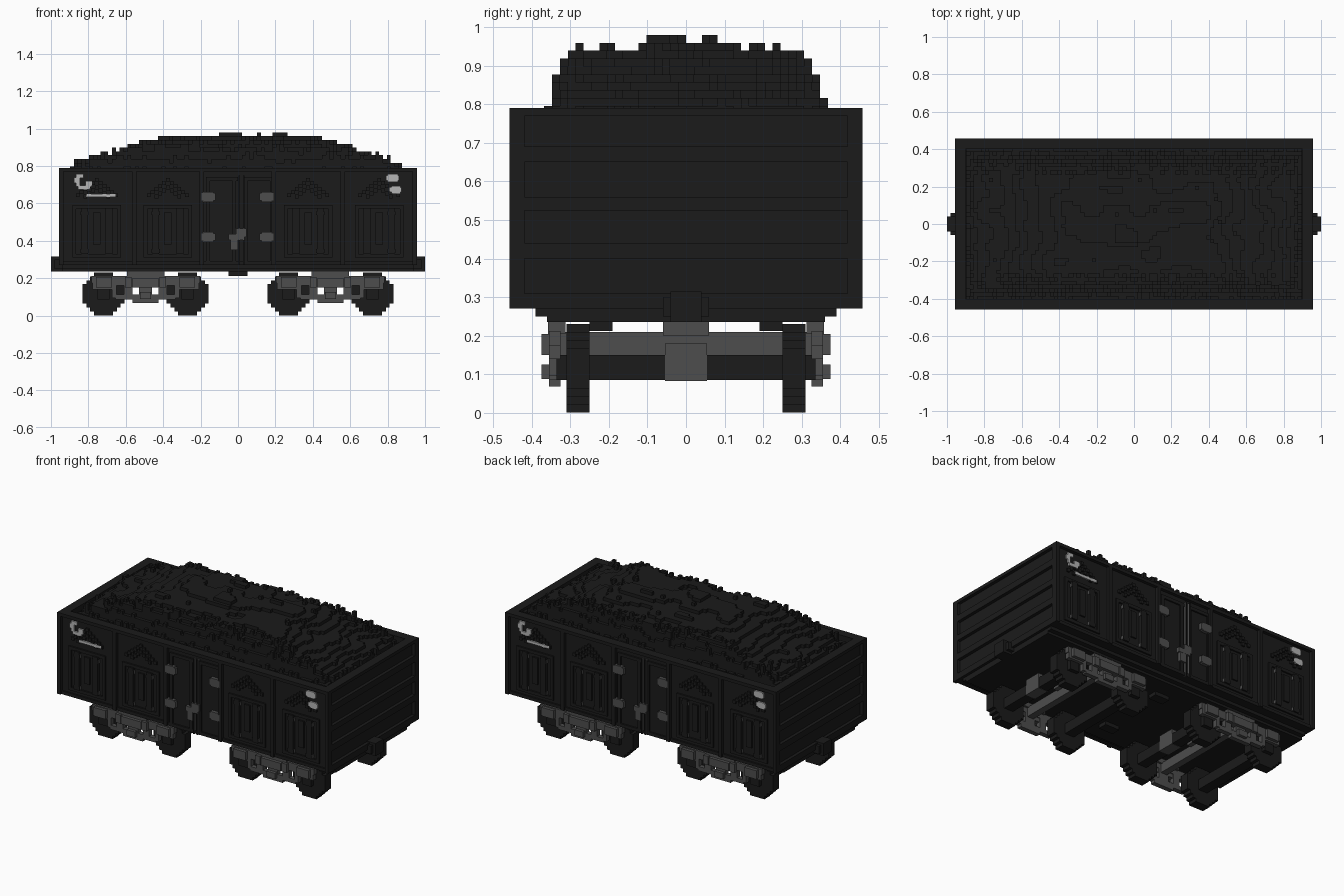
import bpy, bmesh, math, random
from mathutils import Vector, noise

random.seed(4)
V = 2 / 98          # block size shared by all stepped shapes

cube = bpy.data.objects.get("Cube")
if cube:
    bpy.data.objects.remove(cube, do_unlink=True)


def material(name, value):
    m = bpy.data.materials.new(name)
    m.use_nodes = True
    col = (value, value, value, 1)
    m.diffuse_color = col
    bsdf = m.node_tree.nodes["Principled BSDF"]
    bsdf.inputs["Base Color"].default_value = col
    bsdf.inputs["Roughness"].default_value = 0.9
    return m


BLACK = material("coal black", 0.011)
GREY = material("iron grey", 0.075)
PALE = material("pale paint", 0.46)


def finish(name, bm, mat):
    mesh = bpy.data.meshes.new(name)
    bm.to_mesh(mesh)
    bm.free()
    mesh.materials.append(mat)
    obj = bpy.data.objects.new(name, mesh)
    bpy.context.collection.objects.link(obj)
    return obj


def boxes(name, items, mat, turn=1, shift=0):
    """One object from (x0, x1, y0, y1, z0, z1) blocks; turn=-1 rotates by half a turn."""
    bm = bmesh.new()
    for x0, x1, y0, y1, z0, z1 in items:
        block = bmesh.ops.create_cube(bm, size=1)["verts"]
        for v in block:
            v.co = Vector((turn * ((x0 + x1) / 2 + v.co.x * (x1 - x0)) + shift,
                           turn * ((y0 + y1) / 2 + v.co.y * (y1 - y0)),
                           (z0 + z1) / 2 + v.co.z * (z1 - z0)))
    bmesh.ops.recalc_face_normals(bm, faces=bm.faces)
    return finish(name, bm, mat)


def lerp(points, t):
    for (a, fa), (b, fb) in zip(points, points[1:]):
        if t <= b:
            return fa + (fb - fa) * (t - a) / (b - a)
    return points[-1][1]


# Hopper shell
HX, HY = 0.957, 0.457
WX, WY = HX - V, HY - V
IX, IY = 0.90, 0.40
BOT, TOP = 0.27, 0.79
shell = [(-WX, WX, -WY, WY, BOT, BOT + V)]
rim = []
for s in (-1, 1):
    shell += [tuple(sorted((s * IX, s * WX))) + (-WY, WY, BOT, TOP),
              (-WX, WX) + tuple(sorted((s * IY, s * WY))) + (BOT, TOP)]
    rim += [tuple(sorted((s * IX, s * HX))) + (-HY, HY, TOP - V, TOP),
            (-HX, HX) + tuple(sorted((s * IY, s * HY))) + (TOP - V, TOP)]
boxes("hopper_walls", shell, BLACK)
boxes("top_rim", rim, BLACK)

# End ribs and posts around the sunken end panels
for name, s in (("left", 1), ("right", -1)):
    ribs = [(WX, HX, -WY, WY, a, b) for a, b in
            ((BOT, .31), (.40, .44), (.525, .56), (.65, .69))]
    ribs += [(WX, HX, y - 0.01, y + 0.01, BOT, TOP) for y in (-.428, .428)]
    boxes(name + "_end_ribs", ribs, BLACK, s)

# Heaped load, a stepped height field
ALONG = [(0, .965), (.36, .955), (.5, .915), (.68, .865), (.8, .83), (.86, .8), (.9, .75)]
ACROSS = [(0, .985), (.09, .97), (.12, .945), (.23, .935), (.29, .92), (.325, .89),
          (.345, .82), (.365, .75), (.41, .71)]
NX, NY = round(IX / V), round(IY / V)


def load_height(i, j):
    if not (-NX <= i < NX and -NY <= j < NY):
        return BOT
    x, y = (i + .5) * V, (j + .5) * V
    h = min(lerp(ALONG, abs(x)), lerp(ACROSS, abs(y)))
    h += 0.03 * noise.noise(Vector((x * 5, y * 7, 2))) - 0.004
    if abs(y) > .27 or abs(x) > .86:
        h += random.choice((-1, 0, 0, 0, 1)) * V
    elif random.random() < 0.006:
        h += V
    return round(min(h, .98) / V) * V


field = {(i, j): load_height(i, j) for i in range(-NX - 1, NX + 1) for j in range(-NY - 1, NY + 1)}
bm = bmesh.new()


def quad(*pts):
    bm.faces.new([bm.verts.new(p) for p in pts])


for i in range(-NX, NX):
    for j in range(-NY, NY):
        h = field[i, j]
        x0, x1, y0, y1 = i * V, (i + 1) * V, j * V, (j + 1) * V
        quad((x0, y0, h), (x1, y0, h), (x1, y1, h), (x0, y1, h))
        for di, dj, a, b in ((1, 0, (x1, y0), (x1, y1)), (-1, 0, (x0, y1), (x0, y0)),
                             (0, 1, (x1, y1), (x0, y1)), (0, -1, (x0, y0), (x1, y0))):
            low = field.get((i + di, j + dj), BOT)
            if low < h - 1e-4:
                quad((*a, low), (*b, low), (*b, h), (*a, h))
bmesh.ops.remove_doubles(bm, verts=bm.verts, dist=1e-4)
finish("heaped_load", bm, BLACK)

# Long sides, built once and turned half round for the back
Y0, Y1 = -HY, -WY + 0.002
YM = -WY - V / 2
YF = Y0 + .003      # back of the thin dark facing on grey ironwork
for side, turn in (("front", 1), ("back", -1)):
    posts = [(x - .012, x + .012, Y0, Y1, BOT, TOP) for x in (-.945, -.555, -.195, .19, .56, .945)]
    posts.append((-WX, WX, YM, Y1, BOT, BOT + V))
    boxes(side + "_posts", posts, BLACK, turn)

    panels, clamps = [], []
    for c in (-.755, -.375, .375, .755):
        # Double stepped gable
        for steps, peak in ((6, .735), (4, .695)):
            for k in range(steps):
                for s in (-1, 1):
                    x, z = c + s * k * V, peak - k * V * .8
                    panels.append((x - V / 2, x + V / 2, YM, Y1, z - V, z))
        # Frame and upright pipes held by clamps
        panels += [(c - .13, c + .13, YM, Y1, z, z + V) for z in (.31, .57)]
        for s in (-1, 1):
            p = c + s * .065
            panels += [(c + s * .12 - .01, c + s * .12 + .01, YM, Y1, .31, .59),
                       (p - .018, p + .018, Y0, Y1, .33, .575)]
            for z in (.335, .537):
                panels.append((p - .022, p + .022, Y0, YF, z, z + V))
                clamps.append((p - .022, p + .022, YF, Y1, z, z + V))
        panels.append((c - .02, c + .02, YM, Y1, .38, .55))
    boxes(side + "_panels", panels, BLACK, turn)
    boxes(side + "_pipe_clamps", clamps, GREY, turn)

    # Double door with two dark-faced bars between the leaves
    doors, bars = [], []
    for x in (.002, .028):
        doors.append((x, x + .008, Y0, YF, .27, .75))
        bars.append((x, x + .008, YF, Y1, .27, .75))
    for c in (-.085, .115):
        doors += [(c - .085, c + .085, YM, Y1, .72, .74)]
        doors += [(c + dx - .01, c + dx + .01, YM, Y1, .28, .74) for dx in (-.075, .065)]
    boxes(side + "_doors", doors, BLACK, turn)
    boxes(side + "_door_bars", bars, GREY, turn)
    hinges = []
    for x in (-.158, .152):
        for z in (.634, .42):
            hinges += [(x - .037, x + .037, Y0 - .001, Y1, z - .02, z + .02),
                       (x - .027, x + .027, Y0 - .001, Y1, z - .027, z + .027)]
    boxes(side + "_hinges", hinges, GREY, turn)
    boxes(side + "_latch", [(-.05, .035, Y0 - .001, Y1, .405, .435), (-.04, 0, Y0, Y1, .35, .41),
                            (-.01, .045, Y0 - .001, Y1, .42, .465)], GREY, turn)

    # Worn paint patches
    paint = [(-.865, -.825, .735, .757), (-.877, -.845, .71, .738), (-.865, -.845, .69, .712),
             (-.855, -.79, .675, .695), (-.815, -.78, .69, .72), (-.81, -.655, .633, .65),
             (.79, .862, .722, .75), (.80, .855, .715, .757), (.81, .875, .66, .685),
             (.82, .87, .653, .692)]
    boxes(side + "_paint", [(a, b, YM - .0015, YM + .008, e, f) for a, b, e, f in paint],
          PALE, turn)

# Underframe and couplers
under = [(-.94, .94, -.36, .36, .235, .272), (-.94, .94, -.39, .39, .25, .272)]
for s in (-1, 1):
    under.append((-.05, .05) + tuple(sorted((s * .19, s * .25))) + (.212, .24))
boxes("underframe", under, BLACK)
for name, s in (("left", 1), ("right", -1)):
    boxes(name + "_coupler", [(.93, 1, -.04, .04, .235, .315), (.93, .98, -.06, .06, .25, .30)],
          BLACK, s)

# Bogies
AXLE, WZ, R = .225, .1155, 5.6
disc = []
for k in range(-5, 6):
    w = (math.floor(math.sqrt(R * R - k * k)) + .5) * V
    disc.append((-w, w, WZ + (k - .5) * V * 1.02, WZ + (k + .5) * V * 1.02))

for name, c in (("left", .494), ("right", -.494)):
    for end, ax in (("outer", AXLE), ("inner", -AXLE)):
        wheels = []
        for y0, y1 in ((-.31, -.25), (.25, .31)):
            wheels += [(ax + a, ax + b, y0, y1, z0, z1) for a, b, z0, z1 in disc]
        boxes(f"{name}_{end}_wheels", wheels, BLACK, 1, c)
        boxes(f"{name}_{end}_axle", [(ax - .032, ax + .032, -.335, .335, .085, .15)], BLACK, 1, c)
    frame, plates = [], []
    for s in (-1, 1):
        ya, yb = sorted((s * .325, s * .355))
        yc, yd = sorted((s * .33, s * .375))
        frame += [(-.29, .29, ya, yb, .175, .212),
                  (-.1, .1) + tuple(sorted((s * .312, s * .358))) + (.205, .237),
                  (-.16, .16, ya, yb, .085, .112), (-.07, .07, ya, yb, .068, .09),
                  (-.035, .035, ya, yb, .09, .21)]
        for t in (-1, 1):
            def span(a, b):
                return tuple(sorted((t * a, t * b)))
            frame += [span(.07, .115) + (ya, yb, .09, .2), span(.155, .18) + (ya, yb, .095, .2),
                      span(.17, .285) + (ya, yb, .14, .2), span(.11, .16) + (ya, yb, .16, .2)]
            plates += [span(.18, .265) + (yc, yd, .15, .205), span(.075, .11) + (yc, yd, .15, .205)]
        plates += [(-.07, .07, yc, yd, .15, .2), (-.03, .03, yc, yd, .088, .125)]
    boxes(name + "_bogie_frames", frame, GREY, 1, c)
    boxes(name + "_bogie_fittings", plates, GREY, 1, c)
    # Cross beam with its pivot, and the casing around one axle
    boxes(name + "_bogie_bolster", [(-.022, .022, -.33, .33, .15, .21),
                                    (-.05, .05, -.06, .06, .2, .24)], GREY, 1, c)
    boxes(name + "_axle_casing", [(AXLE - .035, AXLE + .035, -.055, .055, .083, .18)], GREY, 1, c)
